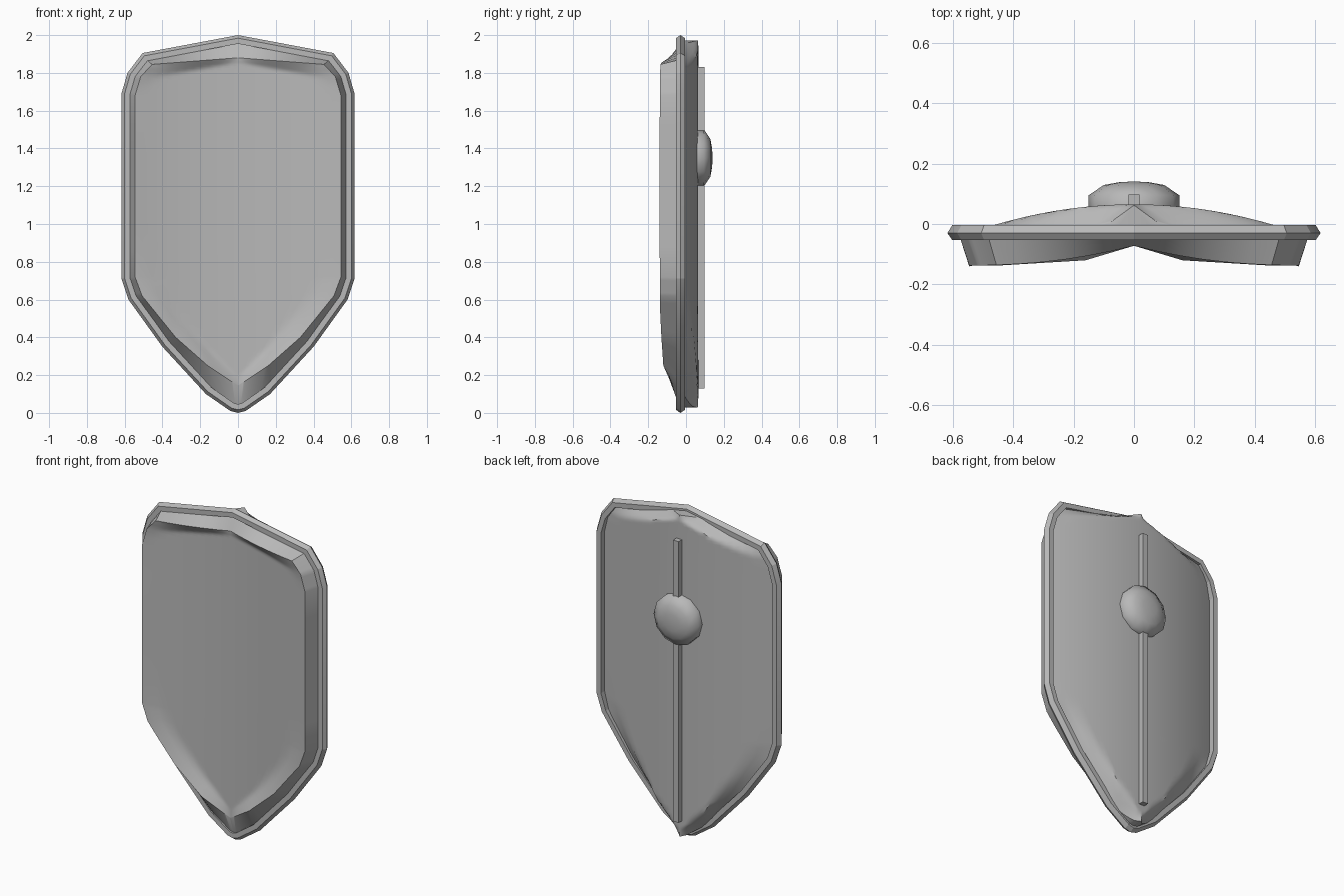
import bpy, bmesh, math
from mathutils import Vector

if "Cube" in bpy.data.objects:
    bpy.data.objects.remove(bpy.data.objects["Cube"])

steel = bpy.data.materials.new("grey_steel")
steel.diffuse_color = (0.48, 0.48, 0.48, 1)
steel.use_nodes = True
steel.node_tree.nodes["Principled BSDF"].inputs["Base Color"].default_value = steel.diffuse_color

# Right half outlines as (x, z), from top centre to bottom tip
OUTER = [(0, 2), (.505, 1.905), (.585, 1.8), (.617, 1.69), (.617, .71),
         (.58, .6), (.4, .35), (.17, .1), (.04, .01), (0, 0)]
FRONT = [(0, 1.88), (.455, 1.845), (.515, 1.78), (.545, 1.68), (.545, .72),
         (.508, .62), (.33, .4), (.16, .25), (.04, .17), (0, .145)]
COLS, STEPS = 24, 6


# Depth of each plate inside (bow) and along its outline (lip)
def front_bow(x):
    return -.07 - .235 * x * x


def front_lip(x, z):
    if z < 1:
        return -.072 - .3 * x if x < .16 else -.12 - .018 * min(1, (x - .16) / .3)
    return -.072 - .065 * (1 - max(0, 1 - x / .55) ** 2.2)


def back_bow(x):
    return .065 - .32 * x * x


def back_lip(x, z):
    return min(back_bow(x), .062 - .09 * (1 - max(0, 1 - x / .5) ** 6))


def full(half):
    return half + [(-x, z) for x, z in half[-2:0:-1]]


def inset(half, d):
    """Mitred inset of the mirrored outline; returns the right half."""
    pts = [Vector(p) for p in full(half)]
    out = []
    for i in range(len(half)):
        a = (pts[i] - pts[i - 1]).normalized()
        b = (pts[(i + 1) % len(pts)] - pts[i]).normalized()
        na, nb = Vector((a.y, -a.x)), Vector((b.y, -b.x))
        m = pts[i] + (na + nb) * d / (1 + na.dot(nb))
        out.append((max(m.x, 0), m.y))
    out[0], out[-1] = (0, out[0][1]), (0, out[-1][1])
    return out


def densify(half, n=STEPS):
    res = []
    for (x0, z0), (x1, z1) in zip(half, half[1:]):
        res += [(x0 + (x1 - x0) * k / n, z0 + (z1 - z0) * k / n) for k in range(n)]
    return res + [half[-1]]


def edge_z(pts, x):
    """Height of an outline run (ordered by x) at x."""
    for (x0, z0), (x1, z1) in zip(pts, pts[1:]):
        if x <= x1:
            return z0 + (z1 - z0) * (x - x0) / (x1 - x0)
    return pts[-1][1]


def finish(bm, name, angle=30):
    bmesh.ops.remove_doubles(bm, verts=bm.verts, dist=.0004)
    bmesh.ops.dissolve_degenerate(bm, edges=bm.edges, dist=.0002)
    bmesh.ops.recalc_face_normals(bm, faces=bm.faces)
    me = bpy.data.meshes.new(name)
    bm.to_mesh(me)
    bm.free()
    me.materials.append(steel)
    ob = bpy.data.objects.new(name, me)
    bpy.context.collection.objects.link(ob)
    bpy.ops.object.select_all(action='DESELECT')
    bpy.context.view_layer.objects.active = ob
    ob.select_set(True)
    bpy.ops.object.shade_smooth_by_angle(angle=math.radians(angle))
    return ob


def curved_shell(name, half, bow, lip, wall_half, wall_y, side):
    """Bowed plate whose outline bends to the lip, with a wall to wall_y."""
    bm = bmesh.new()
    top, bottom = half[:4], half[:3:-1]

    def depth(x, z):
        x = abs(x)
        t = max(0, edge_z(top, x) - z) / (.025 + .1 * x)
        b = max(0, z - edge_z(bottom, x)) / (.05 + .25 * x)
        k = min(1, t, b)
        return lip(x, z) + (bow(x) - lip(x, z)) * k

    rows, walls = [], []
    for (x, z), (wx, wz) in zip(densify(half), densify(wall_half)):
        xs = [x * (2 * c / COLS - 1) for c in range(COLS + 1)]
        rows.append([bm.verts.new((u, depth(u, z), z)) for u in xs])
        walls.append([bm.verts.new((s * wx, wall_y, wz)) for s in (-1, 1)])
    for i in range(len(rows) - 1):
        a, b = rows[i], rows[i + 1]
        for c in range(COLS):
            bm.faces.new((a[c], a[c + 1], b[c + 1], b[c]))
        for s in (0, 1):
            bm.faces.new((a[-s], b[-s], walls[i + 1][s], walls[i][s]))
    me = finish(bm, name, 35).data
    # The plate must face outwards
    if sum(p.normal.y * p.area for p in me.polygons) * side < 0:
        me.flip_normals()


# Front and back plates
curved_shell("front_plate", FRONT, front_bow, front_lip, inset(OUTER, .04), -.04, -1)
back = inset(OUTER, .027)
curved_shell("back_plate", back, back_bow, back_lip, back, -.048, 1)

# Bevelled rim swept round the outline
bm = bmesh.new()
section = [(0, -.03), (.016, -.053), (.045, -.053), (.045, -.004), (.016, -.004)]
loops = [[bm.verts.new((x, y, z)) for x, z in full(inset(OUTER, d))] for d, y in section]
for k, a in enumerate(loops):
    b = loops[(k + 1) % len(loops)]
    for i in range(len(a)):
        j = (i + 1) % len(a)
        bm.faces.new((a[i], a[j], b[j], b[i]))
finish(bm, "rim", 15)

# Long grip bar down the back
bm = bmesh.new()
bmesh.ops.create_cube(bm, size=1)
for v in bm.verts:
    v.co = (v.co.x * .037, .075 + v.co.y * .044, .98 + v.co.z * 1.7)
finish(bm, "back_bar")

# Domed boss on the bar
bm = bmesh.new()
SIDES = 12
rings = [[bm.verts.new((r * math.cos(2 * math.pi * i / SIDES), y,
                        1.35 + r * math.sin(2 * math.pi * i / SIDES)))
          for i in range(SIDES)]
         for r, y in ((.15, .05), (.15, .095), (.1, .129), (.05, .138))]
for a, b in zip(rings, rings[1:]):
    for i in range(SIDES):
        j = (i + 1) % SIDES
        bm.faces.new((a[i], a[j], b[j], b[i]))
bm.faces.new(rings[0])
tip = bm.verts.new((0, .141, 1.35))
for i in range(SIDES):
    bm.faces.new((rings[-1][i], rings[-1][(i + 1) % SIDES], tip))
finish(bm, "boss", 70)
